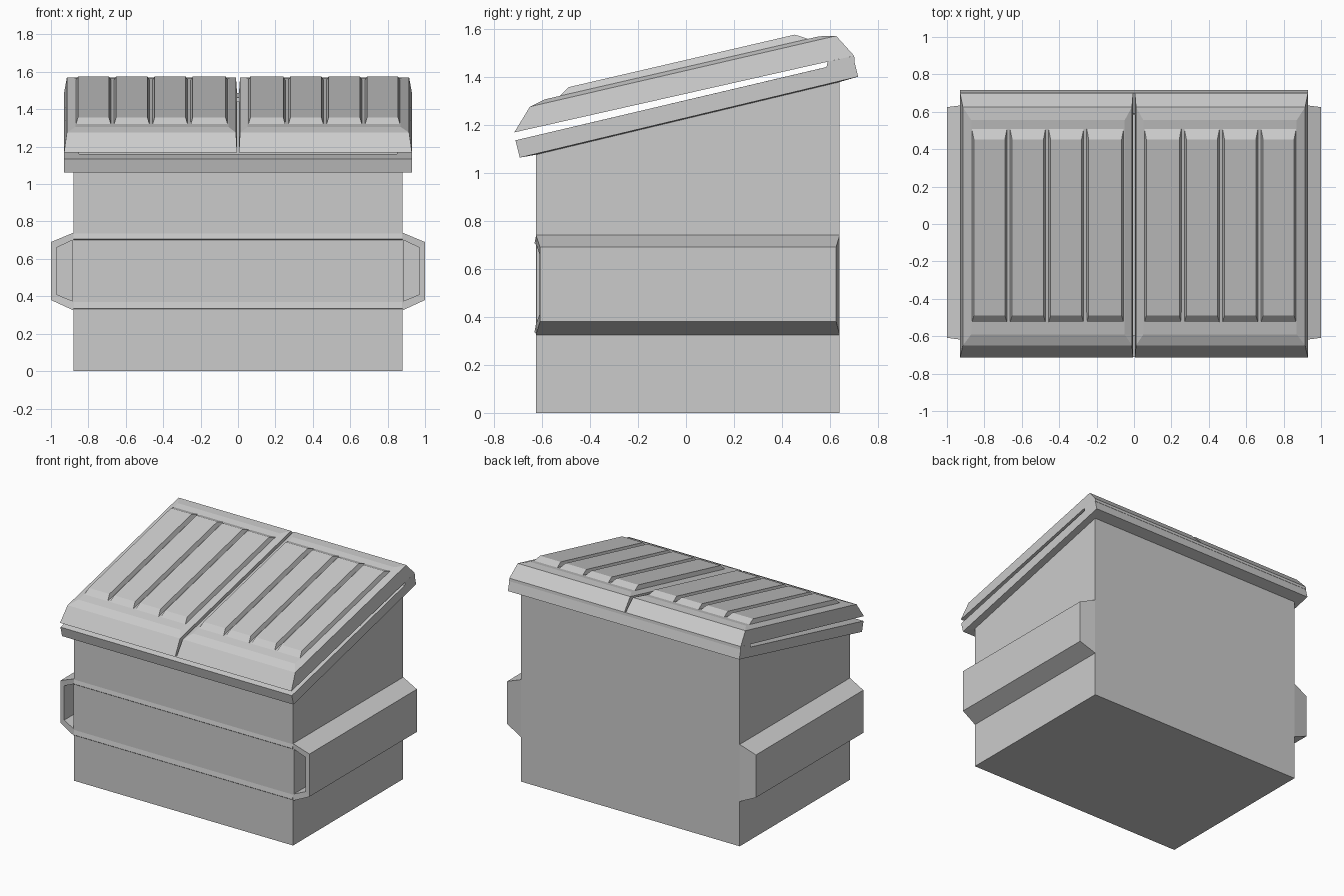
import bpy, bmesh

if "Cube" in bpy.data.objects:
    bpy.data.objects.remove(bpy.data.objects["Cube"])


def loft(name, rings, cap_start=True, cap_end=True, mirror=False):
    """Skin a list of equal-length point rings into one flat-shaded mesh."""
    bm = bmesh.new()
    vr = [[bm.verts.new(p) for p in ring] for ring in rings]
    n = len(vr[0])
    for a, b in zip(vr, vr[1:]):
        for i in range(n):
            j = (i + 1) % n
            bm.faces.new((a[i], a[j], b[j], b[i]))
    if cap_start:
        bm.faces.new(vr[0][::-1])
    if cap_end:
        bm.faces.new(vr[-1])
    bmesh.ops.recalc_face_normals(bm, faces=bm.faces)
    me = bpy.data.meshes.new(name)
    bm.to_mesh(me)
    bm.free()
    ob = bpy.data.objects.new(name, me)
    bpy.context.collection.objects.link(ob)
    if mirror:
        m = ob.modifiers.new("mirror", 'MIRROR')
        m.use_mirror_merge = False
    return ob


def rect(x0, x1, y0, z0, y1, z1):
    """Rectangle in plan whose front edge is at z0 and back edge at z1."""
    return [(x0, y0, z0), (x1, y0, z0), (x1, y1, z1), (x0, y1, z1)]


def bar(name, half, profile):
    """Extrude a (y, z) profile across the width."""
    return loft(name, [[(x, y, z) for y, z in profile] for x in (-half, half)])


# Hollow bin body with overhanging sloped rim
loft("bin_body", [
    rect(-.88, .88, -.625, 0, .64, 0),
    rect(-.88, .88, -.625, 1.075, .64, 1.378),
    rect(-.93, .93, -.692, 1.063, .717, 1.40),
    rect(-.93, .93, -.71, 1.135, .70, 1.467),
    rect(-.85, .85, -.595, 1.162, .61, 1.446),
    rect(-.85, .85, -.595, .03, .61, .03),
])

# Hinge rail closing the gap behind the lids
bar("hinge_rail", .93, [(.585, 1.44), (.702, 1.466), (.70, 1.487), (.59, 1.462)])

# Thin front strips level with the fork pockets
for name, z0, z1 in (("upper_front_strip", .70, .74), ("lower_front_strip", .33, .375)):
    bar(name, .88, [(-.624, z0), (-.631, z0 + .006), (-.624, z1)])

# Fork pockets: open at the front, closed at the back
outer = [(.88, .74), (1, .69), (1, .38), (.88, .325)]
inner = [(.885, .70), (.97, .66), (.97, .41), (.885, .375)]


def pocket_ring(pts, y_body, y_out):
    return [(x, y_out if x > .95 else y_body, z) for x, z in pts]


loft("fork_pockets", [
    pocket_ring(outer, .64, .625),
    pocket_ring(outer, -.625, -.608),
    pocket_ring(inner, -.623, -.61),
    pocket_ring(inner, .61, .61),
], mirror=True)

# Pair of lids: flared skirt, bevel, raised plate
loft("lids", [
    rect(.005, .93, -.715, 1.168, .70, 1.487),
    rect(.011, .915, -.65, 1.275, .625, 1.57),
    rect(.05, .87, -.59, 1.305, .555, 1.568),
], mirror=True)

# Four raised panels on each lid
for i, (a, b) in enumerate([(.06, .248), (.274, .452), (.478, .658), (.684, .862)]):
    loft(f"lid_panels_{i + 1}", [
        rect(a - .006, b + .006, -.53, 1.315, .515, 1.555),
        rect(a + .006, b - .006, -.49, 1.356, .453, 1.575),
    ], mirror=True)
